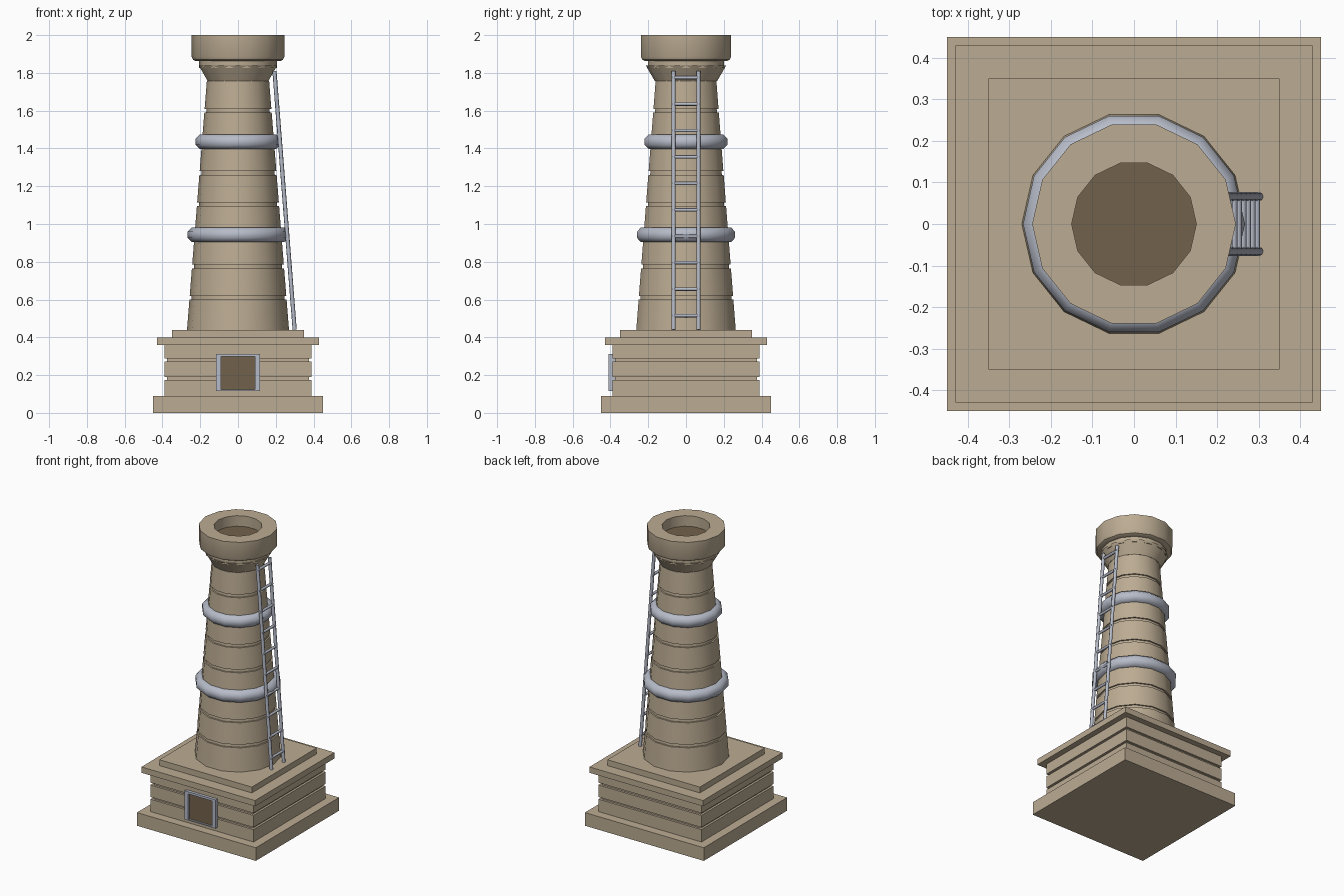
import bpy, bmesh, math
from mathutils import Vector

cube = bpy.data.objects.get("Cube")
if cube:
    bpy.data.objects.remove(cube, do_unlink=True)

SIDES = 14


def material(name, color):
    m = bpy.data.materials.new(name)
    m.diffuse_color = (*color, 1)
    m.use_nodes = True
    m.node_tree.nodes["Principled BSDF"].inputs["Base Color"].default_value = (*color, 1)
    return m


stone = material("sandstone", (0.50, 0.41, 0.29))
metal = material("pale metal", (0.47, 0.50, 0.58))
dark = material("dark brown", (0.17, 0.12, 0.07))


def finish(name, bm, mat, smooth=None):
    bmesh.ops.recalc_face_normals(bm, faces=bm.faces)
    mesh = bpy.data.meshes.new(name)
    bm.to_mesh(mesh)
    bm.free()
    mesh.materials.append(mat)
    obj = bpy.data.objects.new(name, mesh)
    bpy.context.collection.objects.link(obj)
    if smooth:
        bpy.ops.object.select_all(action="DESELECT")
        obj.select_set(True)
        bpy.context.view_layer.objects.active = obj
        bpy.ops.object.shade_smooth_by_angle(angle=math.radians(smooth))
    return obj


def box(name, x, y, z, mat):
    """Box from (low, high) pairs on each axis."""
    bm = bmesh.new()
    bmesh.ops.create_cube(bm, size=1)
    for v in bm.verts:
        v.co = [r[0] if c < 0 else r[1] for c, r in zip(v.co, (x, y, z))]
    return finish(name, bm, mat)


def lathe(name, profile, mat, smooth=30, closed=False, turn=0):
    """Spin (radius, z) points round the vertical axis."""
    bm = bmesh.new()
    rings = []
    for r, z in profile:
        angles = [math.tau * (i + turn) / SIDES for i in range(SIDES)]
        rings.append([bm.verts.new((r * math.cos(a), r * math.sin(a), z)) for a in angles])
    pairs = list(zip(rings, rings[1:]))
    if closed:
        pairs.append((rings[-1], rings[0]))
    else:
        bm.faces.new(rings[0])
        bm.faces.new(rings[-1])
    for a, b in pairs:
        for i in range(SIDES):
            j = (i + 1) % SIDES
            bm.faces.new((a[i], a[j], b[j], b[i]))
    return finish(name, bm, mat, smooth)


def rod(name, start, end, radius, mat, sides=8):
    bm = bmesh.new()
    a, b = Vector(start), Vector(end)
    bmesh.ops.create_cone(bm, cap_ends=True, segments=sides, radius1=radius,
                          radius2=radius, depth=(b - a).length)
    turn = (b - a).to_track_quat("Z", "Y")
    for v in bm.verts:
        v.co = turn @ v.co + (a + b) / 2
    return finish(name, bm, mat, 50)


# Square pedestal with two grooves
for name, half, low, high in (
    ("plinth", 0.45, 0, 0.09),
    ("pedestal_core", 0.375, 0.09, 0.36),
    ("pedestal_course_lower", 0.39, 0.09, 0.175),
    ("pedestal_course_middle", 0.39, 0.19, 0.272),
    ("pedestal_course_upper", 0.39, 0.288, 0.36),
    ("cornice", 0.43, 0.36, 0.40),
    ("top_step", 0.35, 0.40, 0.44),
):
    box(name, (-half, half), (-half, half), (low, high), stone)

# Doorway
for side, name in ((-1, "right"), (1, "left")):
    box("door_jamb_" + name, sorted((side * 0.09, side * 0.117)), (-0.41, -0.37), (0.117, 0.313), metal)
box("door_lintel", (-0.09, 0.09), (-0.41, -0.37), (0.298, 0.313), metal)
box("door_sill", (-0.09, 0.09), (-0.41, -0.37), (0.117, 0.124), metal)
box("door_panel", (-0.09, 0.09), (-0.398, -0.37), (0.124, 0.298), dark)


# Tapered shaft of drums separated by grooves
BOTTOM, TOP = 0.44, 1.757


def shaft_radius(z):
    return 0.27 + (0.165 - 0.27) * (z - BOTTOM) / (TOP - BOTTOM)


shaft = [(shaft_radius(BOTTOM), BOTTOM)]
for k in range(7):
    z = 0.61 + 0.165 * k
    low, high = z - 0.01, z + 0.01
    shaft += [(shaft_radius(low), low), (shaft_radius(low) - 0.01, low),
              (shaft_radius(high) - 0.01, high), (shaft_radius(high), high)]
shaft.append((shaft_radius(TOP), TOP))
lathe("shaft", shaft, stone)

# Flared neck, collar and hollow crown
lathe("neck", [(0.165, TOP), (0.212, 1.838)], stone, turn=0.5)
lathe("collar", [(0.206, 1.825), (0.206, 1.87)], stone)
lathe("crown", [(0.20, 1.862), (0.222, 1.862), (0.238, 1.87), (0.245, 1.885), (0.245, 2.0),
                (0.15, 2.0), (0.15, 1.92)], stone)
lathe("crown_opening_floor", [(0.15, 1.922), (0.15, 1.928)], dark)

# Rounded metal bands
for name, outer, z in (("lower_band", 0.267, 0.943), ("upper_band", 0.225, 1.435)):
    r = 0.042
    centre = outer - r * math.cos(math.pi / 8)
    ring = [(centre + r * math.cos(math.tau * (i + 0.5) / 8),
             z + r * math.sin(math.tau * (i + 0.5) / 8)) for i in range(8)]
    lathe(name, ring, metal, smooth=50, closed=True)

# Leaning ladder
foot, head = Vector((0.30, 0, 0.44)), Vector((0.193, 0, 1.81))
for side, name in ((-1, "right"), (1, "left")):
    offset = Vector((0, side * 0.066, 0))
    rod("ladder_rail_" + name, foot + offset, head + offset, 0.011, metal)
for i in range(10):
    z = 0.515 + 0.14 * i
    p = foot.lerp(head, (z - foot.z) / (head.z - foot.z))
    rod("ladder_rung_%d" % (i + 1), p - Vector((0, 0.075, 0)), p + Vector((0, 0.075, 0)), 0.009, metal)
